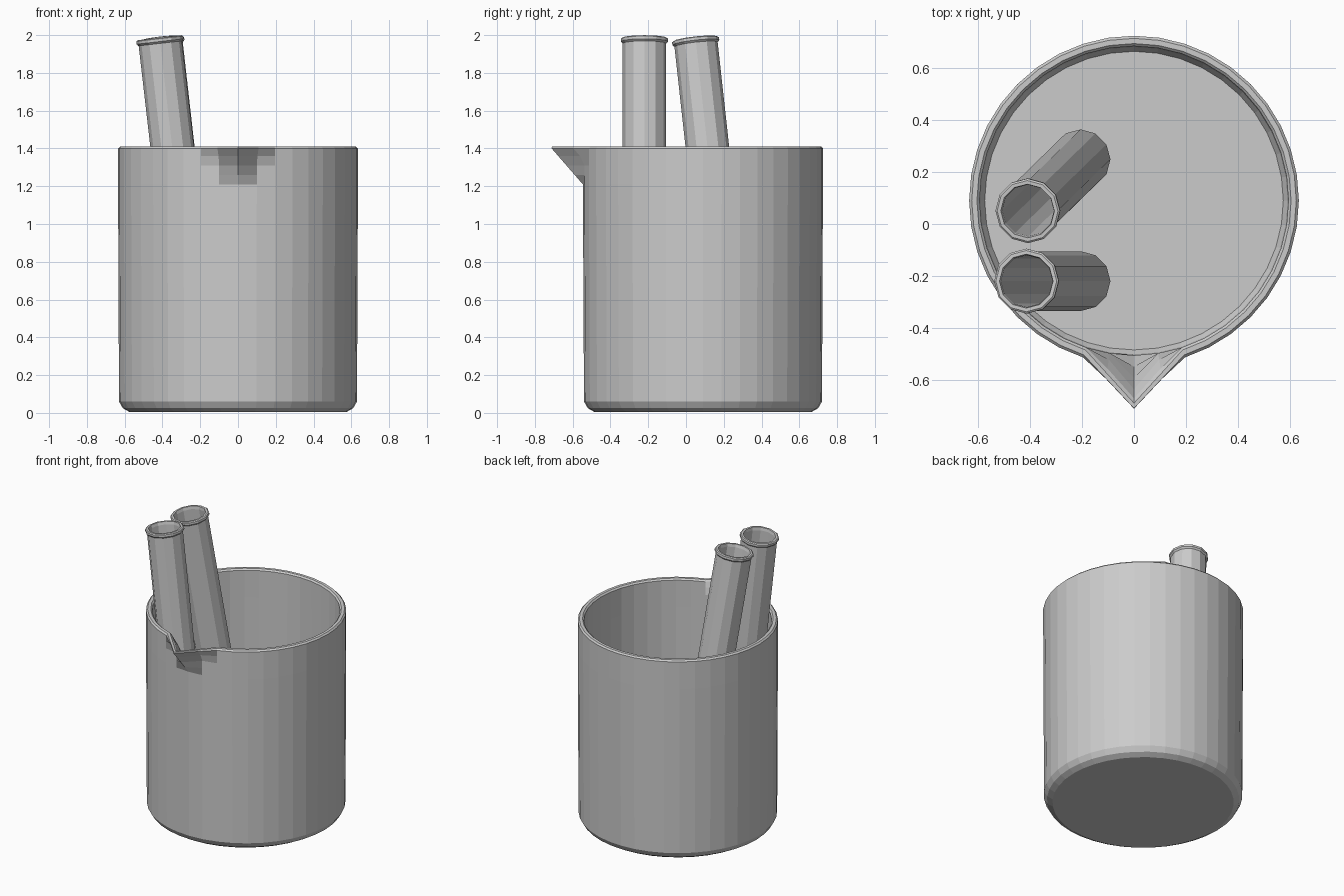
import bpy, math
from mathutils import Vector

if "Cube" in bpy.data.objects:
    bpy.data.objects.remove(bpy.data.objects["Cube"])


def make_mesh(name, verts, faces):
    me = bpy.data.meshes.new(name)
    me.from_pydata(verts, [], faces)
    me.update()
    ob = bpy.data.objects.new(name, me)
    bpy.context.collection.objects.link(ob)
    return ob


def lathe(name, profile, sides, push=None):
    """Spin (radius, z) points; the two ends are closed with caps."""
    verts, faces = [], []
    for r, z in profile:
        for i in range(sides):
            a = 2 * math.pi * i / sides          # angle 0 faces the front (-y)
            rr = r + (push(a, z) if push else 0)
            verts.append((rr * math.sin(a), -rr * math.cos(a), z))
    for k in range(len(profile) - 1):
        for i in range(sides):
            j = (i + 1) % sides
            faces.append((k * sides + i, k * sides + j,
                          (k + 1) * sides + j, (k + 1) * sides + i))
    last = (len(profile) - 1) * sides
    faces.append(tuple(reversed(range(sides))))
    faces.append(tuple(range(last, last + sides)))
    return make_mesh(name, verts, faces)


# Beaker: rounded foot, straight wall, thin rim, pulled-out pouring spout
RADIUS, TIP, RIM = 0.635, 0.81, 1.41


def spout(a, z):
    if math.cos(a) < 0.7:
        return 0
    edge = TIP / (math.cos(a) + 1.05 * abs(math.sin(a)))
    return max(0, edge - RADIUS - 0.87 * (RIM - z))


heights = [1.21, 1.26, 1.31, 1.36, 1.40]
profile = [(0.575, 0.005), (0.61, 0.025), (0.63, 0.06)]
profile += [(RADIUS, z) for z in heights]
profile += [(0.625, RIM), (0.605, RIM)]
profile += [(0.595, z) for z in reversed(heights)]
profile += [(0.592, 0.07), (0.575, 0.04)]
beaker = lathe("beaker", profile, 40, spout)
beaker.location = (0, 0.09, 0)


# Test tubes: hollow, round-ended, with a small lip, leaning on the wall
def test_tube(name, low, top):
    low, top = Vector(low), Vector(top)          # low = centre of round end
    axis = top - low
    h, r, t = axis.length, 0.115, 0.1
    arc = [math.radians(d) for d in (8, 35, 62, 90)]
    pts = [(r * math.sin(d), -r * math.cos(d)) for d in arc]
    pts += [(r, h - 0.03), (0.125, h - 0.02), (0.125, h - 0.005),
            (0.118, h), (0.104, h), (t, h - 0.02)]
    pts += [(t * math.sin(d), -t * math.cos(d)) for d in reversed(arc)]
    ob = lathe(name, pts, 12)
    ob.rotation_mode = 'QUATERNION'
    ob.rotation_quaternion = Vector((0, 0, 1)).rotation_difference(axis)
    ob.location = low


test_tube("front_test_tube", (-0.205, -0.22, 0.165), (-0.415, -0.22, 1.986))
test_tube("back_test_tube", (-0.205, 0.25, 0.165), (-0.41, 0.05, 1.98))
